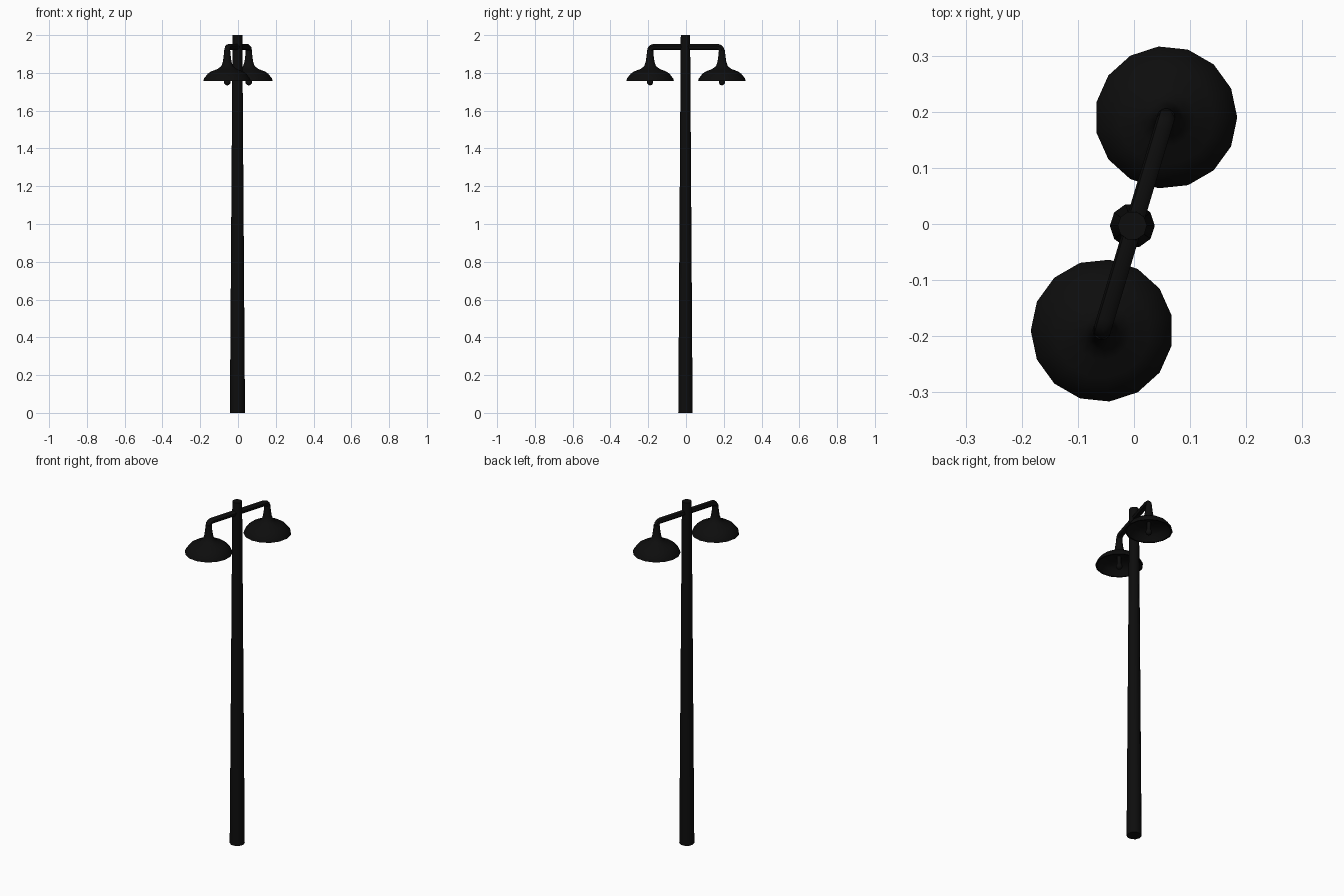
import bpy, bmesh, math
from mathutils import Matrix, Vector

if "Cube" in bpy.data.objects:
    bpy.data.objects.remove(bpy.data.objects["Cube"], do_unlink=True)

black = bpy.data.materials.new("black_paint")
black.use_nodes = True
black.diffuse_color = (0.004, 0.004, 0.004, 1)
black.node_tree.nodes["Principled BSDF"].inputs["Base Color"].default_value = black.diffuse_color

LAMP = Vector((0.057, 0.19, 0))   # centre of the left lamp
ARM_Z = 1.937


def smooth(obj, angle=40):
    bpy.ops.object.select_all(action="DESELECT")
    obj.select_set(True)
    bpy.context.view_layer.objects.active = obj
    bpy.ops.object.shade_smooth_by_angle(angle=math.radians(angle))


def lathe(name, profile, sides, centre, turn=0.0):
    """Revolve (radius, height) points about a vertical axis."""
    bm = bmesh.new()
    rings = []
    for r, z in profile:
        if r == 0:
            rings.append([bm.verts.new((0, 0, z))] * sides)
            continue
        angles = [turn + math.tau * i / sides for i in range(sides)]
        rings.append([bm.verts.new((r * math.cos(a), r * math.sin(a), z)) for a in angles])
    for a, b in zip(rings, rings[1:]):
        for i in range(sides):
            j = (i + 1) % sides
            corners = list(dict.fromkeys((a[i], a[j], b[j], b[i])))
            bm.faces.new(corners)
    bmesh.ops.recalc_face_normals(bm, faces=bm.faces)
    mesh = bpy.data.meshes.new(name)
    bm.to_mesh(mesh)
    bm.free()
    obj = bpy.data.objects.new(name, mesh)
    obj.location = centre
    mesh.materials.append(black)
    bpy.context.collection.objects.link(obj)
    smooth(obj)
    return obj


# Tapered pole
lathe("pole", [(0, 0), (0.04, 0), (0.026, 2), (0, 2)], 10, (-0.003, -0.003, 0))

# Shade: flared neck, dome and rim outside, hollow inside
shade = [(0, 1.925), (0.016, 1.92), (0.019, 1.89), (0.023, 1.86), (0.031, 1.836),
         (0.052, 1.82), (0.085, 1.808), (0.104, 1.795), (0.123, 1.77), (0.127, 1.757),
         (0.119, 1.757), (0.098, 1.788), (0.08, 1.8), (0.048, 1.811), (0, 1.814)]
# Bulb with its socket
bulb = [(0, 1.812), (0.011, 1.81), (0.011, 1.772)]
bulb += [(0.018 * math.cos(a), 1.752 + 0.018 * math.sin(a))
         for a in [math.radians(d) for d in (45, 15, -15, -45, -70)]] + [(0, 1.734)]

for side, sign in (("left", 1), ("right", -1)):
    turn = 0 if sign > 0 else math.pi
    lathe(side + "_shade", shade, 15, LAMP * sign, turn)
    lathe(side + "_bulb", bulb, 10, LAMP * sign, turn)

# Cross arm: a tube that bends down into both necks
reach, bend = LAMP.length, 0.022
half = [(reach, ARM_Z - 0.05)]
for d in (0, 30, 60, 90):
    a = math.radians(d)
    half.append((reach - bend + bend * math.cos(a), ARM_Z - bend + bend * math.sin(a)))
path = half + [(-r, z) for r, z in reversed(half)]
curve = bpy.data.curves.new("cross_arm", "CURVE")
curve.dimensions = "3D"
curve.bevel_depth = 0.0165
curve.bevel_resolution = 1
curve.use_fill_caps = True
spline = curve.splines.new("POLY")
spline.points.add(len(path) - 1)
along = LAMP.normalized()
for p, (r, z) in zip(spline.points, path):
    p.co = (along.x * r, along.y * r, z, 1)
curve.materials.append(black)
arm = bpy.data.objects.new("cross_arm", curve)
bpy.context.collection.objects.link(arm)
bpy.ops.object.select_all(action="DESELECT")
arm.select_set(True)
bpy.context.view_layer.objects.active = arm
bpy.ops.object.convert(target="MESH")
smooth(bpy.context.view_layer.objects.active, 60)
